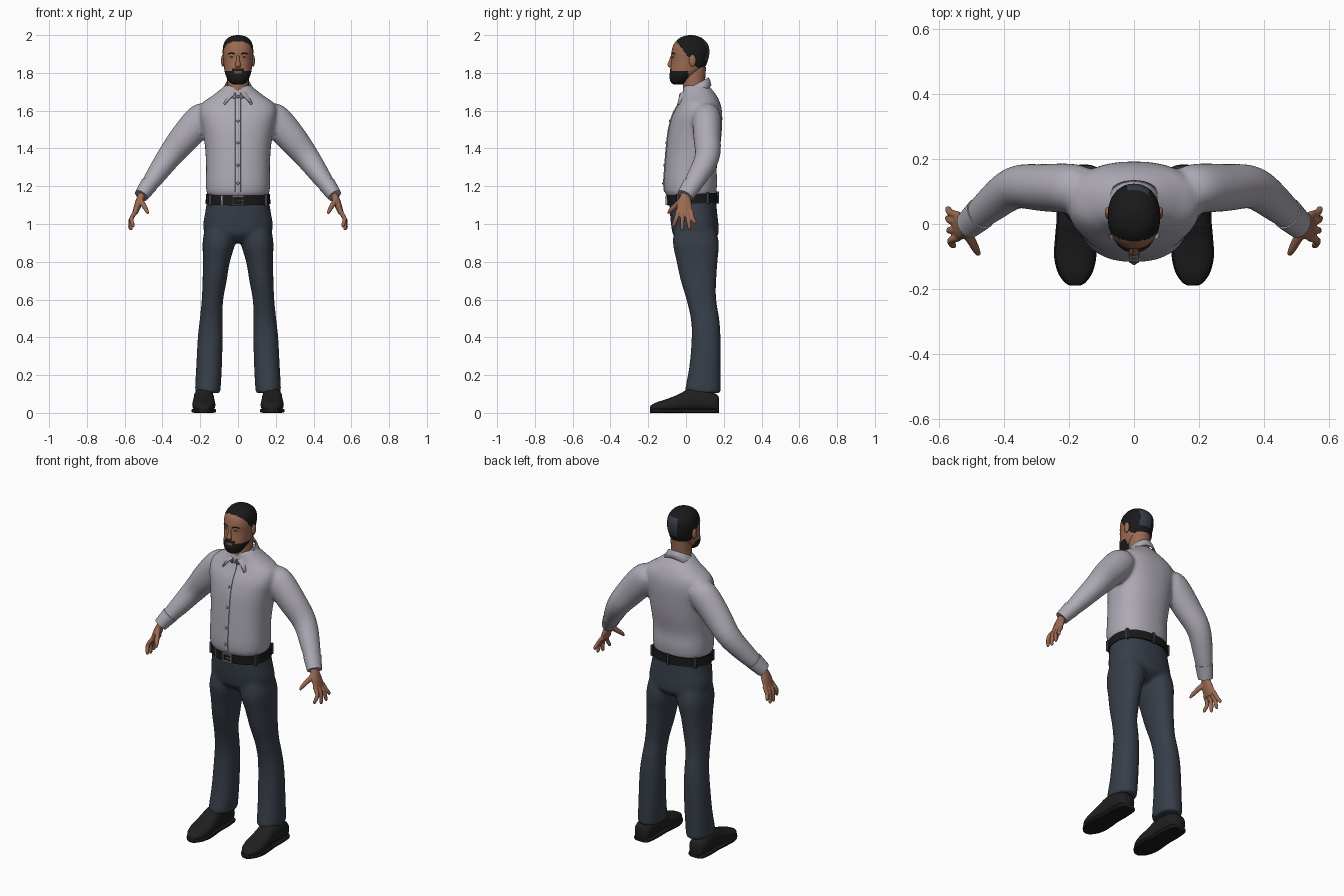
import bpy, bmesh, math
from mathutils import Vector, Matrix

if "Cube" in bpy.data.objects:
    bpy.data.objects.remove(bpy.data.objects["Cube"], do_unlink=True)

X, Y, Z = Vector((1, 0, 0)), Vector((0, 1, 0)), Vector((0, 0, 1))


def material(name, r, g, b):
    m = bpy.data.materials.new(name)
    m.use_nodes = True
    m.diffuse_color = (r, g, b, 1)
    m.node_tree.nodes["Principled BSDF"].inputs["Base Color"].default_value = (r, g, b, 1)
    return m


SHIRT = material("pale grey shirt", .42, .40, .46)
TRIM = material("shirt trim grey", .25, .24, .28)
TROUSER = material("slate trousers", .038, .048, .066)
LEATHER = material("black belt", .010, .010, .011)
SHOE = material("black shoe", .014, .014, .014)
HAIR = material("black hair", .010, .010, .011)
FADE = material("slate hair patch", .035, .045, .060)
SKIN = material("brown skin", .33, .145, .085)
LIP = material("dark lip", .17, .065, .045)
METAL = material("buckle metal", .35, .35, .36)


def spline(pts, k=4):
    """Catmull-Rom through tuples of any length."""
    out = []
    for i in range(len(pts) - 1):
        a, b, c, d = pts[max(i - 1, 0)], pts[i], pts[i + 1], pts[min(i + 2, len(pts) - 1)]
        for j in range(k):
            t = j / k
            out.append([q + .5 * t * (r - p + t * (2*p - 5*q + 4*r - s + t * (3*(q - r) + s - p)))
                        for p, q, r, s in zip(a, b, c, d)])
    return out + [list(pts[-1])]


def tube(bm, pts, hint, normal=None, n=24, e=2.0, k=4, sx=1):
    """Closed loft of superellipses; each point is x, y, z, radius along hint, other radius."""
    pts = spline(pts, k)
    rings = []
    for i, p in enumerate(pts):
        c = Vector(p[:3])
        t = normal or (Vector(pts[min(i + 1, len(pts) - 1)][:3]) - Vector(pts[max(i - 1, 0)][:3])).normalized()
        u = (hint - t * hint.dot(t)).normalized()
        v = t.cross(u)
        ring = []
        for j in range(n):
            ca, sa = math.cos(math.tau * j / n), math.sin(math.tau * j / n)
            q = c + u * p[3] * math.copysign(abs(ca) ** (2 / e), ca) \
                  + v * p[4] * math.copysign(abs(sa) ** (2 / e), sa)
            ring.append(bm.verts.new((q.x * sx, q.y, q.z)))
        rings.append(ring)
    for r, s in zip(rings, rings[1:]):
        for j in range(n):
            bm.faces.new((r[j], r[(j + 1) % n], s[(j + 1) % n], s[j]))
    bm.faces.new(rings[0])
    bm.faces.new(rings[-1])


def ball(bm, loc, size):
    m = Matrix.Translation(loc) @ Matrix.Diagonal((*size, 1))
    bmesh.ops.create_uvsphere(bm, u_segments=16, v_segments=10, radius=1, matrix=m)


def box(bm, loc, size):
    bmesh.ops.create_cube(bm, size=1, matrix=Matrix.Translation(loc) @ Matrix.Diagonal((*size, 1)))


def finish(bm, name, mats, rule=None, voxel=0, smooth=4):
    bmesh.ops.recalc_face_normals(bm, faces=bm.faces)
    if rule:
        for f in bm.faces:
            f.material_index = rule(f.calc_center_median())
    me = bpy.data.meshes.new(name)
    bm.to_mesh(me)
    bm.free()
    ob = bpy.data.objects.new(name, me)
    bpy.context.collection.objects.link(ob)
    for m in mats:
        me.materials.append(m)
    bpy.ops.object.select_all(action='DESELECT')
    ob.select_set(True)
    bpy.context.view_layer.objects.active = ob
    bpy.ops.object.shade_smooth_by_angle(angle=math.radians(45))
    if voxel:  # fuse overlapping volumes into one skin
        r = ob.modifiers.new("fuse", 'REMESH')
        r.mode, r.voxel_size, r.use_smooth_shade = 'VOXEL', voxel, True
        s = ob.modifiers.new("relax", 'SMOOTH')
        s.factor, s.iterations = .5, smooth
    return ob


def level(z, front, back, rx, x=0):
    """Horizontal section given by its front and back y."""
    return (x, (front + back) / 2, z, rx, (back - front) / 2)


# Shirt: torso and both sleeves fused
torso = [level(*a) for a in (
    (1.145, -.10, .15, .155), (1.17, -.113, .16, .167), (1.22, -.117, .165, .170), (1.30, -.112, .163, .169),
    (1.40, -.104, .180, .174), (1.50, -.092, .190, .188), (1.58, -.070, .192, .205),
    (1.635, -.040, .183, .195), (1.68, -.022, .162, .135), (1.715, -.015, .135, .09), (1.735, -.01, .12, .07))]
sleeve = [(.15, .11, 1.59, .066, .06), (.195, .11, 1.555, .076, .084), (.28, .112, 1.46, .073, .080),
          (.365, .112, 1.355, .066, .066), (.44, .06, 1.25, .056, .052), (.505, .002, 1.16, .042, .036)]
bm = bmesh.new()
tube(bm, torso, X, Z, n=40, e=2.3)
for s in (1, -1):
    tube(bm, sleeve, Y, sx=s)
finish(bm, "shirt", [SHIRT], voxel=.010, smooth=6)

bm = bmesh.new()
for s in (1, -1):
    tube(bm, [(.472, .032, 1.207, .052, .047), (.512, -.004, 1.150, .044, .038)], Y, sx=s, k=2)
finish(bm, "shirt_cuffs", [SHIRT])

# Button strip follows the chest line
bm = bmesh.new()
tube(bm, [(0, p[1] - p[4], p[2], .015, .004) for p in torso[1:9]], X, e=4, n=12)
finish(bm, "button_strip", [SHIRT])
bm = bmesh.new()
for z, y in ((1.675, -.031), (1.545, -.085), (1.43, -.104), (1.31, -.115), (1.215, -.121)):
    ball(bm, (0, y, z), (.008, .005, .008))
finish(bm, "shirt_buttons", [TRIM])

# Collar: a folded band open at the front with two points
bm = bmesh.new()
rows = []
for i in range(41):
    a = math.pi * .95 * (i / 20 - 1)
    t, b = abs(a) / math.pi, a * .76
    zt = 1.735 + .042 * math.cos(a)
    top = Vector((.068 * math.sin(a), .045 + .075 * math.cos(a), zt))
    low = Vector((.094 * math.sin(b), .045 + (.09 + .058 * t * t) * math.cos(b), zt - .042 - .022 * t ** 4))
    rows.append([bm.verts.new(top - Z * .03), bm.verts.new(top), bm.verts.new(top.lerp(low, .5) + Z * .006),
                 bm.verts.new(low)])
for r, s in zip(rows, rows[1:]):
    for j in range(3):
        bm.faces.new((r[j], r[j + 1], s[j + 1], s[j]))
collar = finish(bm, "shirt_collar", [SHIRT])
collar.modifiers.new("cloth", 'SOLIDIFY').thickness = .006

# Trousers: hips and both legs fused
hips = [level(*a) for a in ((1.135, -.088, .158, .163), (1.06, -.085, .165, .174), (.99, -.078, .172, .184),
                            (.94, -.066, .168, .165), (.90, -.02, .12, .07))]
leg = [level(*a) for a in (
    (1.02, -.05, .14, .075, .09), (.91, -.07, .173, .087, .100), (.80, -.050, .167, .071, .114),
    (.70, -.028, .160, .064, .124), (.60, .002, .160, .057, .135), (.50, .025, .176, .060, .142),
    (.40, .030, .183, .066, .147), (.25, .018, .184, .068, .153), (.14, -.002, .184, .068, .159),
    (.105, -.005, .182, .066, .160))]
bm = bmesh.new()
tube(bm, hips, X, Z, n=40, e=2.3)
for s in (1, -1):
    tube(bm, leg, X, Z, e=2.2, sx=s)
finish(bm, "trousers", [TROUSER], voxel=.010, smooth=5)

# Belt, tilted slightly down at the front, with loops and buckle
bm = bmesh.new()
tube(bm, [(0, .034, 1.107, .172, .133), (0, .032, 1.158, .169, .133)], X, Z, n=48, e=2.3, k=1)
for v in bm.verts:
    v.co.z += .06 * (v.co.y - .035)
finish(bm, "belt", [LEATHER])
bm = bmesh.new()
for a in (-58, 58, 125, 180, 235):
    c, s = math.cos(math.radians(a)), math.sin(math.radians(a))
    y = .033 - .134 * math.copysign(abs(c) ** .87, c)
    x = .171 * math.copysign(abs(s) ** .87, s)
    box(bm, (x, y, 1.132 + .06 * (y - .035)), (.014, .014, .062))
finish(bm, "belt_loops", [TROUSER])
bm = bmesh.new()
for s in (1, -1):
    box(bm, (s * .026, -.104, 1.125), (.006, .010, .050))
    box(bm, (0, -.104, 1.125 + s * .022), (.058, .010, .006))
box(bm, (.010, -.105, 1.125), (.036, .008, .005))
box(bm, (-.085, -.086, 1.125), (.008, .014, .052))
finish(bm, "belt_buckle", [METAL])

# Shoes: upper and sole lofted from heel to toe (y, half width, height)
last = ((.176, .028, .075), (.16, .046, .10), (.09, .054, .125), (.02, .053, .128), (-.04, .058, .098),
        (-.10, .061, .074), (-.15, .049, .058), (-.18, .028, .044), (-.19, .010, .034))
bm = bmesh.new()
for s in (1, -1):
    tube(bm, [(.181, y, h / 2 + .004, h / 2 - .004, w) for y, w, h in last], Z, -Y, e=2.6, sx=s)
finish(bm, "shoe_uppers", [SHOE])
bm = bmesh.new()
for s in (1, -1):
    tube(bm, [(.181, y, .011, .011, w + .004) for y, w, h in last], Z, -Y, e=5, sx=s)
finish(bm, "shoe_soles", [LEATHER])

# Hands: palm, four fingers and thumb fused
bm = bmesh.new()
for s in (1, -1):
    tube(bm, [(.490, .012, 1.185, .026, .022), (.512, -.003, 1.145, .028, .021), (.530, -.008, 1.10, .040, .019),
              (.546, -.008, 1.055, .043, .014)], Y, sx=s, n=16)
    for y, tip, z, x in ((.027, .046, .998, .572), (.005, .018, .972, .572),
                         (-.019, -.020, .967, .567), (-.042, -.066, .982, .556)):
        tube(bm, [(.540, y, 1.07, .012, .012), (.564, y * .6 + tip * .4, 1.03, .0115, .0115),
                  (x, tip, z + .012, .010, .010), (x - .001, tip, z, .005, .005)], Y, sx=s, n=10)
    tube(bm, [(.520, -.020, 1.13, .016, .016), (.500, -.052, 1.10, .015, .014),
              (.484, -.082, 1.072, .012, .011), (.477, -.095, 1.055, .006, .006)], Y, sx=s, n=10)
finish(bm, "hands", [SKIN], voxel=.004, smooth=3)

# Neck and head; hair, beard and lips are coloured by region
bm = bmesh.new()
tube(bm, [(0, .042, 1.66, .058, .058), (0, .042, 1.74, .057, .058), (0, .048, 1.83, .058, .058)], X, Z)
finish(bm, "neck", [SKIN])


def head_colour(c):
    if c.z > 1.825 and c.y > -.055 + (1.97 - c.z) * .8:
        return 2 if c.y > .06 and -.02 < c.x < .045 and 1.865 < c.z < 1.965 else 1
    if c.y < -.06 and abs(c.x) < .022 and 1.796 < c.z < 1.808:
        return 3
    moustache = abs(c.x) < .034 and 1.806 < c.z < 1.823 and c.y < -.05
    return 1 if moustache or (c.z < 1.811 and c.y < .012) else 0


skull = [level(*a) for a in (
    (1.738, -.064, -.02, .022), (1.75, -.080, .0, .044), (1.775, -.087, .03, .060), (1.80, -.086, .07, .069),
    (1.83, -.082, .100, .074), (1.87, -.077, .117, .078), (1.91, -.077, .124, .081), (1.95, -.066, .117, .077),
    (1.98, -.040, .090, .059), (1.994, -.012, .062, .036), (2.0, .015, .035, .010))]
bm = bmesh.new()
tube(bm, skull, X, Z, n=72, e=2.15, k=6)
finish(bm, "head", [SKIN, HAIR, FADE, LIP], head_colour)

# Face details
bm = bmesh.new()
tube(bm, [(0, -.072, 1.895, .007, .007), (0, -.080, 1.865, .009, .010), (0, -.086, 1.842, .015, .012),
          (0, -.080, 1.828, .012, .008)], X, Z, n=16)
for s in (1, -1):
    ball(bm, (s * .080, .034, 1.865), (.010, .019, .032))
finish(bm, "nose_and_ears", [SKIN])
bm = bmesh.new()
for s in (1, -1):
    ball(bm, (s * .032, -.069, 1.884), (.012, .005, .004))
finish(bm, "eyes", [LIP])
bm = bmesh.new()
for s in (1, -1):
    tube(bm, [(.016, -.076, 1.900, .003, .003), (.034, -.070, 1.905, .003, .004),
              (.052, -.058, 1.900, .002, .003)], Z, sx=s, n=8)
finish(bm, "eyebrows", [HAIR])
